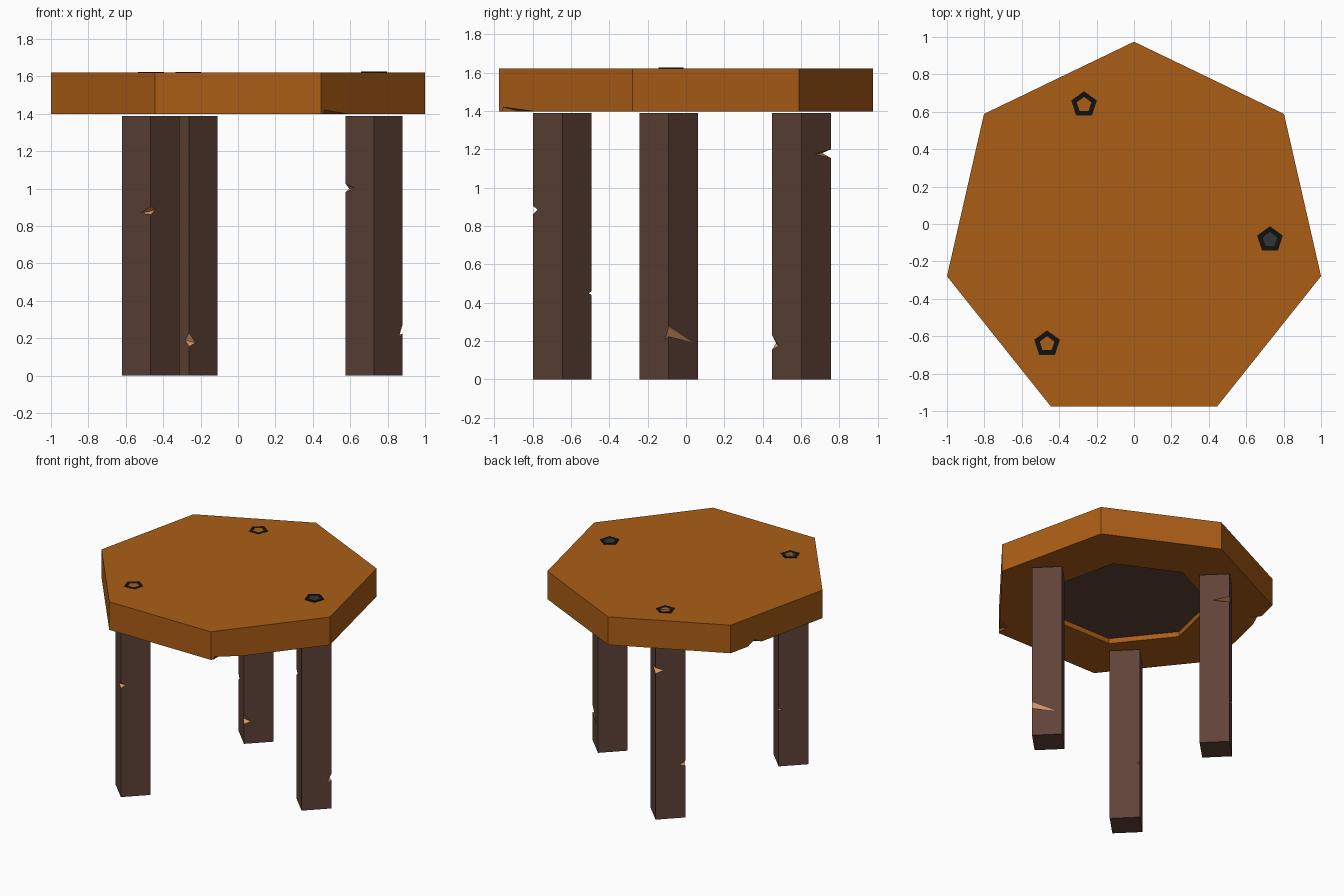
import bpy, bmesh
from math import radians, cos, pi
from mathutils import Vector, Matrix

if "Cube" in bpy.data.objects:
    bpy.data.objects.remove(bpy.data.objects["Cube"])


def material(name, rgb):
    m = bpy.data.materials.new(name)
    m.diffuse_color = (*rgb, 1)
    m.use_nodes = True
    m.node_tree.nodes["Principled BSDF"].inputs["Base Color"].default_value = m.diffuse_color
    return m


SEAT = material("orange_wood", (0.41, 0.11, 0.008))
LEG = material("dark_wood", (0.115, 0.055, 0.04))
RAW = material("raw_wood", (0.70, 0.33, 0.13))
BLACK = material("black_metal", (0.006, 0.006, 0.006))
GREY = material("grey_metal", (0.035, 0.035, 0.035))


def finish(name, bm, mats):
    bmesh.ops.recalc_face_normals(bm, faces=bm.faces)
    me = bpy.data.meshes.new(name)
    bm.to_mesh(me)
    bm.free()
    for m in mats:
        me.materials.append(m)
    ob = bpy.data.objects.new(name, me)
    bpy.context.collection.objects.link(ob)
    return ob


def prism(sides, radius, z0, z1, center, angle):
    """Upright prism with its first corner at the given angle."""
    bm = bmesh.new()
    ring = [Matrix.Rotation(radians(angle) + 2 * pi * i / sides, 3, 'Z') @ Vector((radius, 0, 0))
            + Vector((*center, z0)) for i in range(sides)]
    f = bm.faces.new([bm.verts.new(p) for p in ring])
    top = bmesh.ops.extrude_face_region(bm, geom=[f])["geom"]
    bmesh.ops.translate(bm, vec=(0, 0, z1 - z0),
                        verts=[v for v in top if isinstance(v, bmesh.types.BMVert)])
    bmesh.ops.recalc_face_normals(bm, faces=bm.faces)
    return bm


def cap(bm, sign):
    return next(f for f in bm.faces if f.normal.z * sign > 0.9)


def carve(ob, chips, mats):
    """Cut a convex chip out of the object for each point group."""
    bm = bmesh.new()
    for pts in chips:
        bmesh.ops.convex_hull(bm, input=[bm.verts.new(p) for p in pts])
    for f in bm.faces:
        f.material_index = 1
    cutter = finish("chip_cutter", bm, mats)
    cutter.hide_render = True
    mod = ob.modifiers.new("chips", 'BOOLEAN')
    mod.operation, mod.solver, mod.object = 'DIFFERENCE', 'EXACT', cutter
    bpy.context.view_layer.objects.active = ob
    bpy.ops.object.modifier_apply(modifier=mod.name)
    bpy.data.objects.remove(cutter)


# Seat: heptagon slab with a shallow recess underneath
SEAT_R, SEAT_C, Z0, Z1 = 1.0257, Vector((0, -0.051)), 1.398, 1.62
bm = prism(7, SEAT_R, Z0, Z1, SEAT_C, 90)
under = cap(bm, -1)
bmesh.ops.inset_individual(bm, faces=[under], thickness=(SEAT_R - 0.54) * cos(pi / 7))
floor = bmesh.ops.extrude_discrete_faces(bm, faces=[under])["faces"][0]
bmesh.ops.translate(bm, vec=(0, 0, 0.04), verts=floor.verts)
floor.material_index = 2
# Reconnect the recess walls between rim and floor
bmesh.ops.bridge_loops(bm, edges=[e for e in bm.edges if e.is_boundary]) if any(
    e.is_boundary for e in bm.edges) else None
seat = finish("seat", bm, [SEAT, SEAT, LEG])


def seat_chip(corner, t0, t1, t_up, up, t_in, inward):
    """Chip on the lower edge that starts at the given seat corner."""
    a, b = (Matrix.Rotation(radians(90) + 2 * pi * k / 7, 3, 'Z') @ Vector((SEAT_R, 0, 0))
            + Vector((*SEAT_C, Z0)) for k in (corner, corner + 1))
    out = Vector(((b - a).y, -(b - a).x, 0)).normalized()
    at = lambda t: a.lerp(b, t)
    return [at(t0), at(t1), at(t_up) + Vector((0, 0, up)), at(t_in) - out * inward,
            at((t0 + t1) / 2) + out * 0.03 - Vector((0, 0, 0.03))]


carve(seat, [seat_chip(4, 0.025, 0.265, 0.03, 0.022, 0.10, 0.06),
             seat_chip(1, 0.19, 0.34, 0.26, 0.035, 0.27, 0.07)], [SEAT, SEAT, LEG])

# Legs: square posts turned 45 degrees, each with chipped corners
# chip = corner angle, top z, bottom z, left reach, left z, right reach, right z
LEG_R, LEG_TOP = 0.153, 1.388
LEGS = {
    "right": ((0.727, -0.09), 1.626, [(180, 1.028, 0.978, 0.02, 1.0, 0.05, 1.003),
                                      (0, 0.275, 0.235, 0.02, 0.205, 0.12, 0.195)]),
    "front_left": ((-0.467, -0.645), 1.622, [(-90, 0.905, 0.862, 0.055, 0.868, 0.025, 0.885),
                                             (90, 0.46, 0.44, 0.015, 0.45, 0.015, 0.45)]),
    "back_left": ((-0.262, 0.602), 1.622, [(-90, 0.23, 0.155, 0.02, 0.19, 0.035, 0.175),
                                           (90, 1.20, 1.155, 0.085, 1.175, 0.045, 1.18),
                                           (180, 0.45, 0.41, 0.03, 0.42, 0.02, 0.43)]),
}


def leg_chip(center, angle, top, bottom, left, left_z, right, right_z):
    rot = Matrix.Rotation(radians(angle), 3, 'Z')
    local = [(LEG_R, 0, top), (LEG_R, 0, bottom), (LEG_R - left, -left, left_z),
             (LEG_R - right, right, right_z), (LEG_R + 0.05, 0, (top + bottom) / 2)]
    return [rot @ Vector(p) + Vector((*center, 0)) for p in local]


PEGS = {"right": (0.727, -0.084), "front_left": (-0.465, -0.641), "back_left": (-0.267, 0.638)}

for name, (center, peg_top, chips) in LEGS.items():
    leg = finish(name + "_leg", prism(4, LEG_R, 0, LEG_TOP, center, 0), [LEG, RAW])
    carve(leg, [leg_chip(center, *c) for c in chips], [LEG, RAW])

    # Pentagonal bolt in the seat above the leg, with a sunken grey centre
    bm = prism(5, 0.072, Z1 - 0.03, peg_top, PEGS[name], 90)
    head = cap(bm, 1)
    bmesh.ops.inset_individual(bm, faces=[head], thickness=0.031, depth=-0.002)
    head.material_index = 1
    finish(name + "_bolt", bm, [BLACK, GREY])
